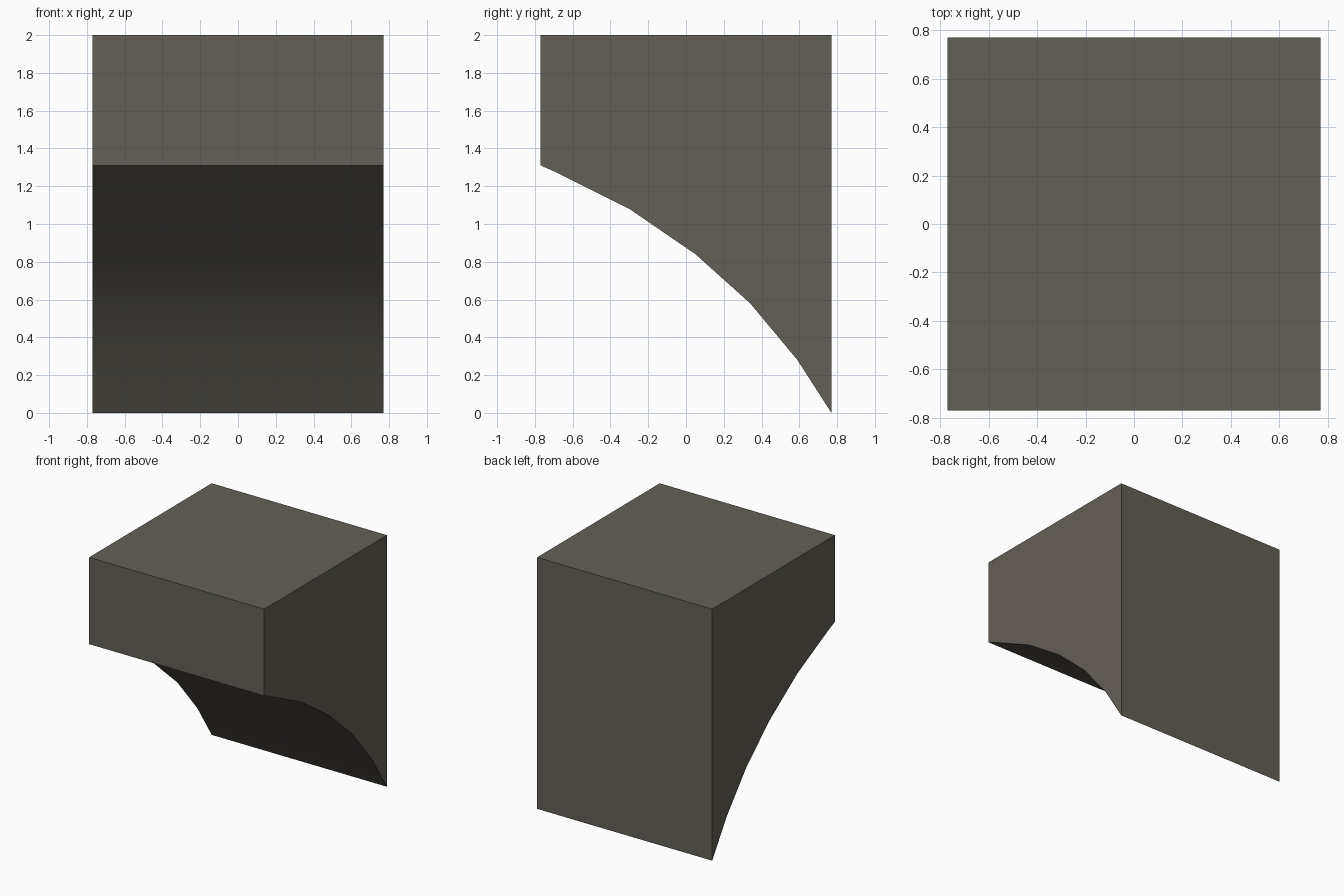
import bpy
import bmesh
import math

if "Cube" in bpy.data.objects:
    bpy.data.objects.remove(bpy.data.objects["Cube"])

HALF = 0.77

# Side profile (y, z): square block with a curved, concave underside
profile = [(-HALF, 2.0), (-HALF, 1.31), (-0.69, 1.275), (-0.30, 1.08), (0.05, 0.84),
           (0.34, 0.58), (0.59, 0.28), (HALF, 0.0), (HALF, 2.0)]

# Extrude the profile across the full width
bm = bmesh.new()
side = bm.faces.new([bm.verts.new((-HALF, y, z)) for y, z in profile])
swept = bmesh.ops.extrude_face_region(bm, geom=[side])["geom"]
bmesh.ops.translate(bm, vec=(2 * HALF, 0, 0),
                    verts=[v for v in swept if isinstance(v, bmesh.types.BMVert)])
bmesh.ops.recalc_face_normals(bm, faces=bm.faces)

mesh = bpy.data.meshes.new("curved_corbel")
bm.to_mesh(mesh)
bm.free()
block = bpy.data.objects.new("curved_corbel", mesh)
bpy.context.collection.objects.link(block)

# Dark warm stone
stone = bpy.data.materials.new("dark stone")
stone.diffuse_color = (0.127, 0.117, 0.095, 1.0)
stone.use_nodes = True
stone.node_tree.nodes["Principled BSDF"].inputs["Base Color"].default_value = stone.diffuse_color
mesh.materials.append(stone)

# Smooth underside, crisp edges elsewhere
bpy.context.view_layer.objects.active = block
block.select_set(True)
bpy.ops.object.shade_smooth_by_angle(angle=math.radians(30))
